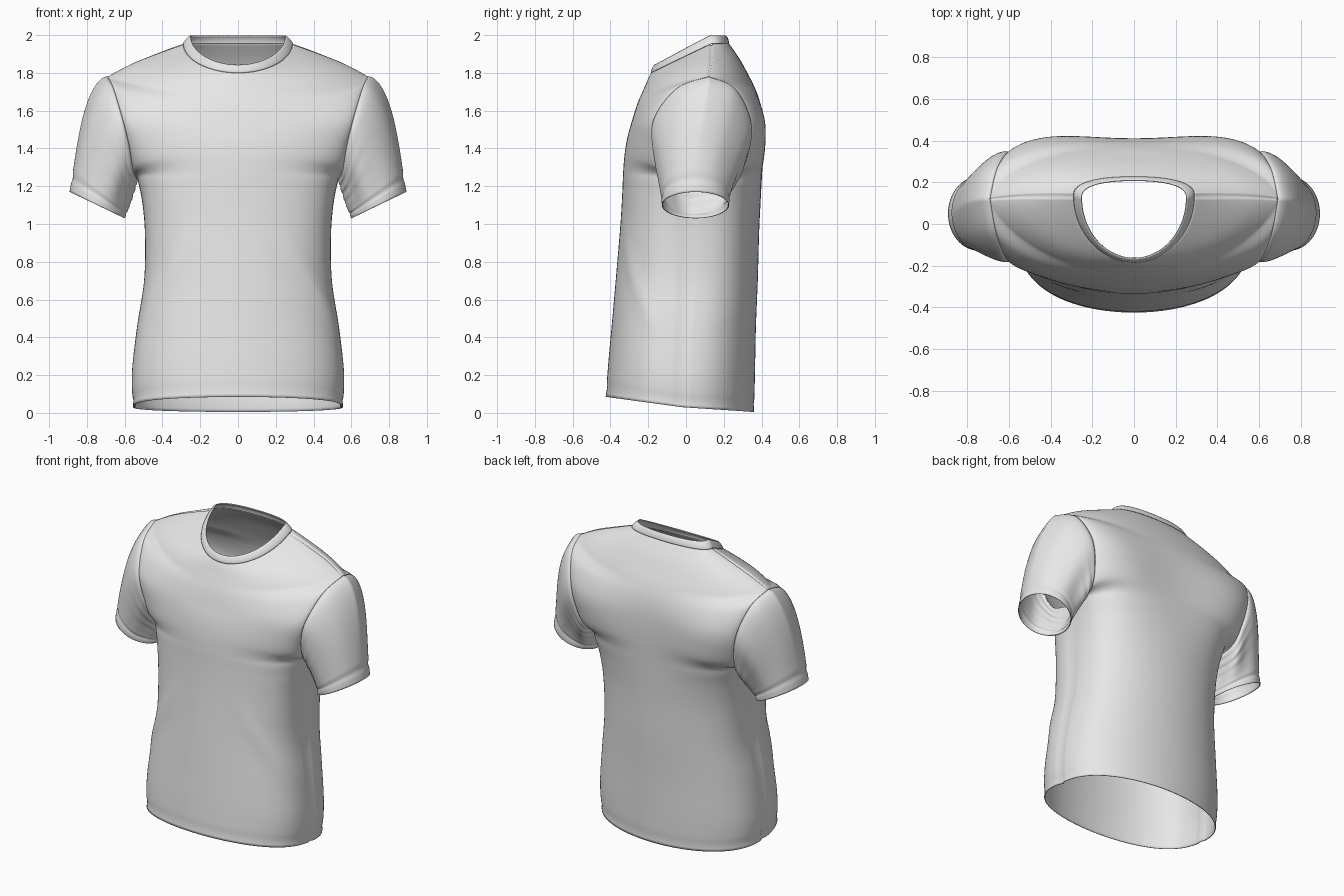
import bpy, bmesh, math
from mathutils import Vector

if "Cube" in bpy.data.objects:
    bpy.data.objects.remove(bpy.data.objects["Cube"])

fabric = bpy.data.materials.new("light grey fabric")
fabric.diffuse_color = (0.8, 0.8, 0.8, 1)
fabric.use_nodes = True
fabric.node_tree.nodes["Principled BSDF"].inputs["Base Color"].default_value = fabric.diffuse_color

ARMPIT, TIP, NECK = 6, 11, 14      # key rows of the body pattern
SUB, COLS = 7, 44                  # steps between key rows, columns per panel

# Centre lines (y, z, roundness exponent), hem to neck
front_c = [(-.425, .085, .7), (-.41, .28, .7), (-.39, .5, .7), (-.368, .75, .68),
           (-.347, 1.0, .64), (-.337, 1.17, .6), (-.333, 1.27, .6), (-.325, 1.37, .78),
           (-.31, 1.46, 1.05), (-.285, 1.55, 1.3), (-.26, 1.63, 1.4), (-.235, 1.69, 1.35),
           (-.215, 1.735, 1.2), (-.20, 1.77, 1.05), (-.185, 1.80, 1.0)]
back_c = [(.36, .005, .82), (.365, .2, .8), (.37, .45, .75), (.38, .7, .67),
          (.387, .95, .6), (.395, 1.12, .57), (.402, 1.25, .58), (.408, 1.35, .78),
          (.411, 1.45, 1.1), (.408, 1.55, 1.2), (.393, 1.64, 1.25), (.365, 1.72, 1.2),
          (.325, 1.80, 1.0), (.28, 1.88, .85), (.228, 1.955, .75)]
# Panel edges: side seam, armhole, shoulder seam
front_e = [(.555, -.02, .03), (.562, -.015, .2), (.535, -.01, .45), (.497, 0, .7),
           (.493, 0, .95), (.508, .02, 1.12), (.533, .06, 1.24), (.553, -.09, 1.28),
           (.575, -.16, 1.41), (.612, -.165, 1.56), (.66, -.045, 1.72), (.69, .12, 1.78),
           (.57, .13, 1.845), (.42, .135, 1.907), (.29, .135, 1.955)]
back_e = front_e[:7] + [(.553, .25, 1.27), (.578, .325, 1.40), (.612, .335, 1.56),
                        (.66, .255, 1.72)] + front_e[11:]


def spline(pts, t, corners=(0, NECK)):
    """Catmull-Rom through pts, broken at the corner indices."""
    i = min(int(t), len(pts) - 2)
    f = t - i
    lo = max(c for c in corners if c <= i)
    hi = min(c for c in corners if c > i)
    a, b, c, d = (Vector(pts[k]) for k in (max(i - 1, lo), i, i + 1, min(i + 2, hi)))
    return 0.5 * (2 * b + (c - a) * f + (2 * a - 5 * b + 4 * c - d) * f * f
                  + (3 * b - a - 3 * c + d) * f ** 3)


def edge(pts, t):
    return spline(pts, t, (0, ARMPIT, TIP, NECK))


def bell(x, width):
    return math.exp(-(x / width) ** 2)


def panel_point(t, th, back):
    """Point on the front or back panel: row t, angle th from the centre line."""
    yc, zc, p = spline(back_c if back else front_c, t)
    e = edge(back_e if back else front_e, t)
    w = max(0.0, math.cos(th)) ** p
    wz = w ** (1 + .4 * bell(t - 11.5, 1.5))   # rounds the shoulder
    x, y, z = e.x * math.sin(th), e.y + (yc - e.y) * w, e.z + (zc - e.z) * wz
    if back:                                   # shoulder blades
        y += .03 * math.sin(2 * th) ** 2 * bell(z - 1.45, .3)
    else:                                      # diagonal drape above the side hem
        fold = .014 * bell(z - .32 - .55 * (math.pi / 2 - th), .09)
        fold *= math.sin(2 * th) ** 2 * math.sin(th) ** 2
        x, y = x + fold * math.sin(th), y - fold * math.cos(th)
    groove = 1 - .008 * bell(t - .28, .1)      # hem stitching
    return Vector((x * groove, y * groove, z))


def grid_faces(bm, rows, flip=False, closed=False):
    for r0, r1 in zip(rows, rows[1:]):
        n = len(r0)
        for j in range(n if closed else n - 1):
            k = (j + 1) % n
            q = (r0[j], r0[k], r1[k], r1[j])
            bm.faces.new(q[::-1] if flip else q)


def finish(bm, name, thickness):
    """Smooth mesh object, mirrored across x, with cloth thickness."""
    me = bpy.data.meshes.new(name)
    bm.to_mesh(me)
    bm.free()
    me.materials.append(fabric)
    for f in me.polygons:
        f.use_smooth = True
    ob = bpy.data.objects.new(name, me)
    bpy.context.collection.objects.link(ob)
    m = ob.modifiers.new("mirror", 'MIRROR')
    m.use_clip = True
    m.merge_threshold = .0005
    s = ob.modifiers.new("cloth", 'SOLIDIFY')
    s.thickness = thickness
    s.offset = -1
    return ob


# Body: front and back panels sharing the side and shoulder seams
bm = bmesh.new()
ts = [k / SUB for k in range(NECK * SUB + 1)]
angles = [math.pi / 2 * j / COLS for j in range(COLS + 1)]
front = [[bm.verts.new(panel_point(t, a, False)) for a in angles] for t in ts]
back, seam = [], []
for t, frow in zip(ts, front):
    row = [bm.verts.new(panel_point(t, a, True)) for a in angles[:-1]]
    if t <= ARMPIT or t >= TIP:
        row.append(frow[-1])
        if t < ARMPIT - .3 or t > TIP + .1:
            seam.append(frow[-1])
    else:
        row.append(bm.verts.new(panel_point(t, angles[-1], True)))
    back.append(row)
grid_faces(bm, front)
grid_faces(bm, back, flip=True)
bm.normal_update()
for v, n in [(v, v.normal.copy()) for v in seam]:   # sunken seams
    v.co -= n * .01
finish(bm, "shirt_body", .005)

# Sleeves: loft from the armhole to the tilted cuff
N, STEPS = 40, 44
span = TIP - ARMPIT
hole = [edge(front_e, ARMPIT + span * i / N) for i in range(N)]
hole += [edge(back_e, TIP - span * i / N) for i in range(N)]
hole_mid = sum(hole, Vector()) / len(hole)
cuff_mid = Vector((.745, .05, 1.10))
bm = bmesh.new()
rows = []
for k in range(STEPS + 1):
    s = k / STEPS
    h = (2 * s**3 - 3 * s**2 + 1, s**3 - 2 * s**2 + s, 3 * s**2 - 2 * s**3, s**3 - s**2)
    mid = hole_mid.lerp(cuff_mid, s)
    row = []
    for i, p0 in enumerate(hole):
        a = math.pi * i / N
        up = (1 - math.cos(a)) / 2
        p1 = cuff_mid - Vector((.147, 0, .07)) * math.cos(a) - Vector((0, .178, 0)) * math.sin(a)
        t0 = Vector((.06, 0, -.2)).lerp(Vector((.42, 0, -.2)), up)
        t1 = Vector((.05, 0, -.2)).lerp(Vector((.12, 0, -.55)), up)
        p = p0 * h[0] + t0 * h[1] + p1 * h[2] + t1 * h[3]
        puff = .012 * (1 - math.exp(-25 * s)) * (1 - s)             # step at the armhole seam
        puff += .009 * math.sin(6 * a) * math.sin(math.pi * s) * (1 - up)   # soft folds
        puff += .007 * math.sin(30 * s) * (1 - s) ** 2 * (1 - up) ** 3 * min(1, 6 * s)
        puff -= .006 * bell(s - .88, .025)                          # cuff stitching
        row.append(bm.verts.new(p + (p - mid).normalized() * puff))
    rows.append(row)
grid_faces(bm, rows, flip=True, closed=True)
finish(bm, "sleeves", .005)

# Collar: flat ribbed band rising from the neck seam
bm = bmesh.new()
loop = [panel_point(NECK, a, False) for a in angles]
loop += [panel_point(NECK, a, True) for a in reversed(angles[:-1])]
rows = []
for k in range(9):
    s = k / 8
    row = []
    for p in loop:
        inner = Vector((p.x * .87, .03 + (p.y - .03) * .91, p.z + .043))
        out = Vector((p.x, p.y - .05, .12)).normalized()
        row.append(bm.verts.new(p.lerp(inner, s) + out * .005 * math.sin(math.pi * s) ** .6))
    rows.append(row)
grid_faces(bm, rows)
finish(bm, "collar", .006)
